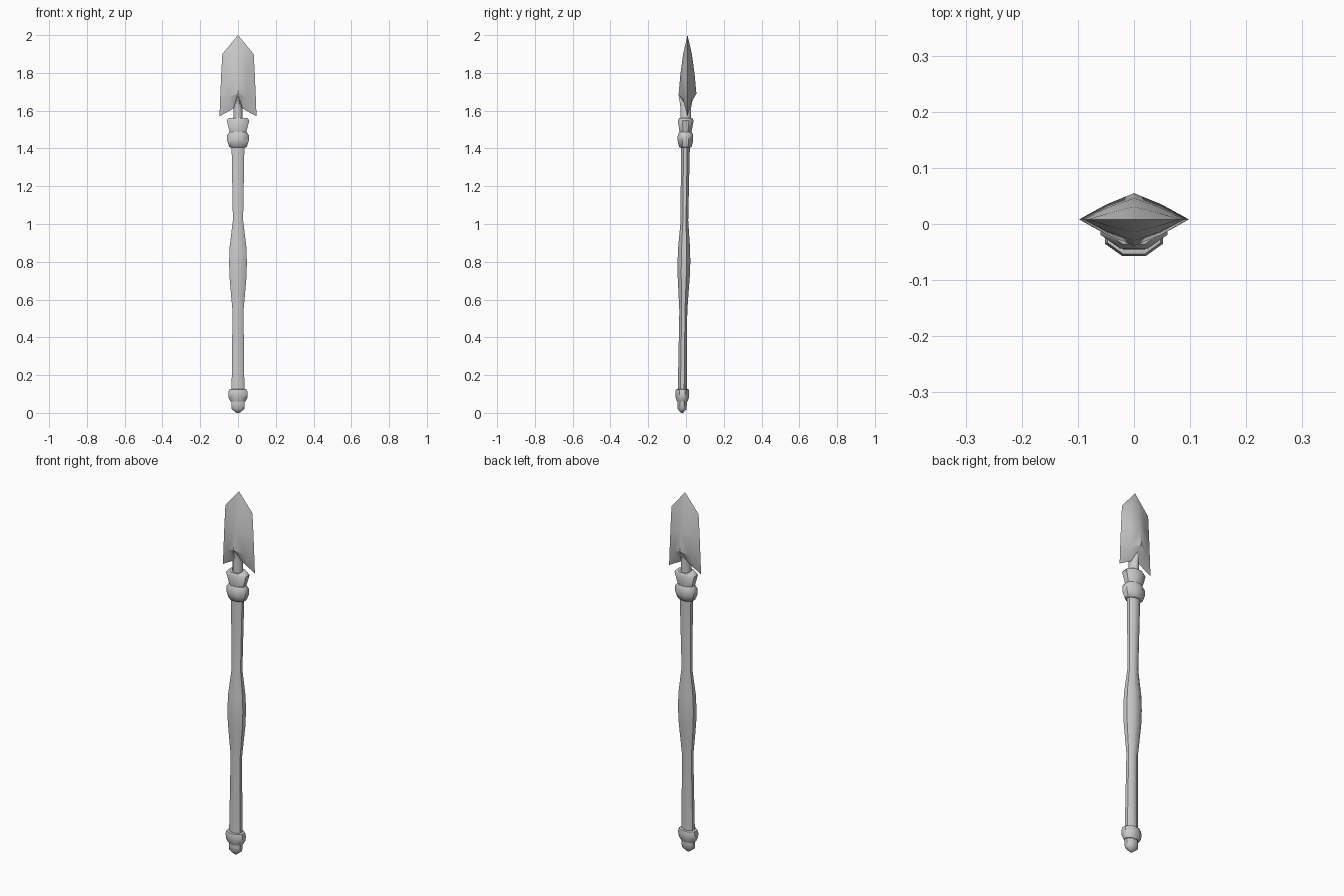
import bpy, bmesh, math

if "Cube" in bpy.data.objects:
    bpy.data.objects.remove(bpy.data.objects["Cube"])

SIDES = 8
FIT = 1 / math.cos(math.pi / SIDES)   # octagon flats face front, back and sides


def axis_y(z):
    # the shaft leans very slightly backwards
    return -0.021 + 0.0125 * z


def finish(name, bm, angle):
    bmesh.ops.remove_doubles(bm, verts=bm.verts, dist=1e-5)
    bmesh.ops.recalc_face_normals(bm, faces=bm.faces)
    me = bpy.data.meshes.new(name)
    bm.to_mesh(me)
    bm.free()
    ob = bpy.data.objects.new(name, me)
    bpy.context.collection.objects.link(ob)
    bpy.ops.object.select_all(action='DESELECT')
    ob.select_set(True)
    bpy.context.view_layer.objects.active = ob
    bpy.ops.object.shade_smooth_by_angle(angle=math.radians(angle))
    return ob


def turned(name, profile, angle=50):
    """Octagonal turned part from (z, half width, half depth) rings."""
    bm = bmesh.new()
    rings = []
    for z, rx, ry in profile:
        ring = []
        for i in range(SIDES):
            a = 2 * math.pi * (i + 0.5) / SIDES
            ring.append(bm.verts.new((rx * FIT * math.cos(a),
                                      axis_y(z) + ry * FIT * math.sin(a), z)))
        rings.append(ring)
    for lo, hi in zip(rings, rings[1:]):
        for i in range(SIDES):
            j = (i + 1) % SIDES
            bm.faces.new((lo[i], lo[j], hi[j], hi[i]))
    bm.faces.new(rings[0])
    bm.faces.new(rings[-1])
    return finish(name, bm, angle)


# butt tip below the pommel
turned("butt_tip", [(0.0, 0.008, 0.006), (0.02, 0.033, 0.023),
                    (0.045, 0.035, 0.025), (0.08, 0.035, 0.025)])
# pommel ring
turned("pommel", [(0.06, 0.039, 0.028), (0.08, 0.049, 0.035), (0.105, 0.052, 0.037),
                  (0.124, 0.047, 0.034), (0.126, 0.035, 0.025)])
# shaft with a swollen grip in the middle
turned("shaft", [(0.11, 0.034, 0.024), (0.54, 0.029, 0.021), (0.64, 0.038, 0.027),
                 (0.72, 0.045, 0.032), (0.80, 0.047, 0.034), (0.88, 0.044, 0.031),
                 (1.02, 0.027, 0.020), (1.42, 0.034, 0.024)])
# collar bead
turned("collar", [(1.405, 0.038, 0.028), (1.408, 0.046, 0.033), (1.44, 0.057, 0.041),
                  (1.47, 0.057, 0.041), (1.488, 0.045, 0.033)])
# flared socket cup above the collar
turned("socket_cup", [(1.475, 0.043, 0.031), (1.49, 0.045, 0.032),
                      (1.548, 0.060, 0.042), (1.562, 0.048, 0.034)])
# neck running into the blade ridge
turned("neck", [(1.55, 0.025, 0.027), (1.61, 0.024, 0.027), (1.685, 0.004, 0.040)])


# blade: rows of (x, thickness, z) from ridge to edge, mirrored four ways
ROWS = [
    [(0, 0, 2.0), (0.0, 0, 2.0), (0.0, 0, 2.0)],
    [(0, 0.023, 1.90), (0.043, 0.012, 1.90), (0.083, 0, 1.90)],
    [(0, 0.038, 1.79), (0.046, 0.022, 1.79), (0.089, 0, 1.79)],
    [(0, 0.047, 1.69), (0.049, 0.027, 1.67), (0.095, 0, 1.65)],
    [(0, 0.0, 1.63), (0.026, 0.0, 1.61), (0.098, 0, 1.57)],
]
bm = bmesh.new()
for sx in (1, -1):
    for sy in (1, -1):
        grid = [[bm.verts.new((sx * x, 0.008 + sy * t, z)) for x, t, z in row]
                for row in ROWS]
        for up, dn in zip(grid, grid[1:]):
            for i in range(2):
                if up is grid[0]:
                    bm.faces.new((up[0], dn[i], dn[i + 1]))
                else:
                    bm.faces.new((up[i], dn[i], dn[i + 1], up[i + 1]))
finish("blade", bm, 40)
